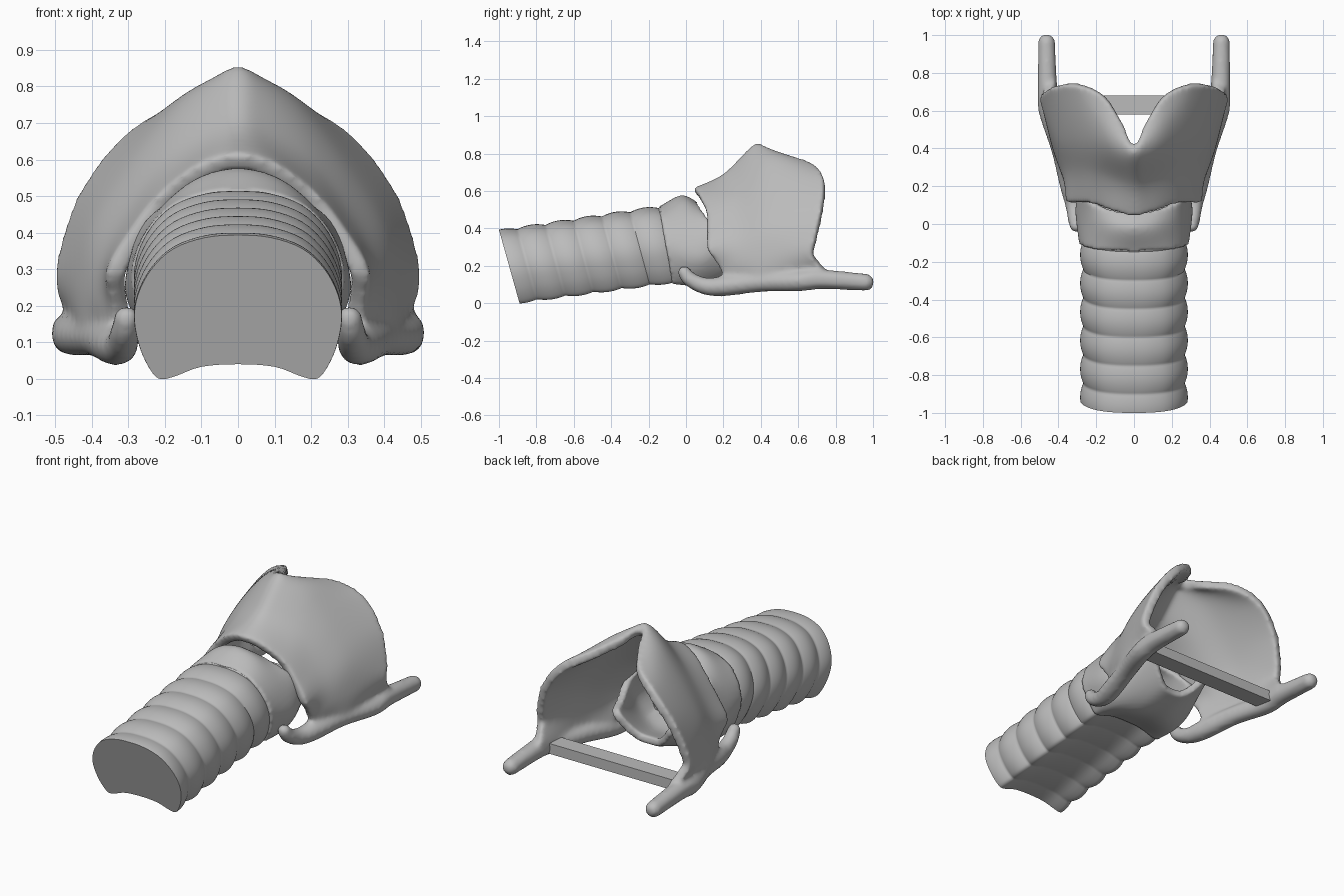
import bpy, bmesh, math
from mathutils import Vector

if "Cube" in bpy.data.objects:
    bpy.data.objects.remove(bpy.data.objects["Cube"], do_unlink=True)

GREY = (0.5, 0.5, 0.5, 1)
material = bpy.data.materials.new("cartilage grey")
material.use_nodes = True
material.diffuse_color = GREY
material.node_tree.nodes["Principled BSDF"].inputs["Base Color"].default_value = GREY


def beyond(end, inner):
    """Phantom point past a path's end: mirrored if it meets the midline."""
    if end.x == 0 and inner.x != 0:
        return Vector((-inner.x, inner.y, inner.z))
    return end * 2 - inner


def smooth_path(points, count):
    """Resample control points along a Catmull-Rom spline."""
    pts = [Vector(p) for p in points]
    last = len(pts) - 1
    result = []
    for i in range(count + 1):
        t = i / count * last
        k = min(int(t), last - 1)
        t -= k
        b, c = pts[k], pts[k + 1]
        a = pts[k - 1] if k > 0 else beyond(b, c)
        d = pts[k + 2] if k + 2 <= last else beyond(c, b)
        result.append(b + (c - a) * (t / 2)
                      + (a * 2 - b * 5 + c * 4 - d) * (t * t / 2)
                      + (b * 3 - a - c * 3 + d) * (t ** 3 / 2))
    return result


def sheet(rows, cap_first=False):
    """Skin rows of points, with the faces turned away from the long axis."""
    bm = bmesh.new()
    grid = [[bm.verts.new(p) for p in row] for row in rows]
    faces = []
    for low, high in zip(grid, grid[1:]):
        for i in range(len(low) - 1):
            faces.append(bm.faces.new((low[i], low[i + 1], high[i + 1], high[i])))
    cap = bm.faces.new(grid[0]) if cap_first else None
    bm.normal_update()
    facing = 0
    for f in faces:
        c = f.calc_center_median()
        facing += f.normal.dot(Vector((c.x, 0, c.z - 0.25))) * f.calc_area()
    if facing < 0:
        bmesh.ops.reverse_faces(bm, faces=faces)
    if cap:
        cap.normal_update()
        if cap.normal.y > 0:
            cap.normal_flip()
    return bm


def loft(curves, across, along):
    """Skin a smooth surface through guide curves."""
    guides = [smooth_path(c, across) for c in curves]
    columns = [smooth_path(c, along) for c in zip(*guides)]
    return sheet(list(zip(*columns)))


def make_object(name, bm):
    mesh = bpy.data.meshes.new(name)
    bm.to_mesh(mesh)
    bm.free()
    mesh.materials.append(material)
    obj = bpy.data.objects.new(name, mesh)
    bpy.context.collection.objects.link(obj)
    return obj


def bake(obj):
    bpy.ops.object.select_all(action='DESELECT')
    obj.select_set(True)
    bpy.context.view_layer.objects.active = obj
    bpy.ops.object.convert(target='MESH')


def mirror_and_thicken(obj, thickness):
    mirror = obj.modifiers.new("mirror", 'MIRROR')
    mirror.use_clip = True
    shell = obj.modifiers.new("shell", 'SOLIDIFY')
    shell.thickness = thickness
    shell.offset = -1
    bake(obj)


def fuse(obj, rounds):
    """Merge overlapping volumes into one soft skin."""
    merge = obj.modifiers.new("merge", 'REMESH')
    merge.mode = 'VOXEL'
    merge.voxel_size = .012
    soften = obj.modifiers.new("soften", 'SMOOTH')
    soften.factor = .5
    soften.iterations = rounds
    bake(obj)
    bpy.ops.object.shade_smooth_by_angle(angle=math.radians(60))


# Windpipe: a D-shaped half section swept along a rising, sheared axis
SECTION = [(0, .04), (.1, .033), (.17, .008), (.21, 0), (.235, .02), (.265, .08),
           (.282, .16), (.272, .23), (.235, .3), (.175, .355), (.09, .385), (0, .392)]
half = smooth_path([(x, 0, h) for x, h in SECTION], 44)


def windpipe_row(t, scale):
    row = []
    for p in half:
        # Rings swell around the sides and front, and fade over the back wall
        s = 1 + (scale - 1) * min(1, max(p.z / .1, p.x / .21))
        h = .18 + (p.z - .18) * s
        row.append((p.x * s, -.89 + .83 * t - .28 * h, .11 * t + h * (1 + .04 * t)))
    return row


RINGS, STEPS, REACH = 5.5, 116, 1.06
rows = []
for i in range(STEPS + 1):
    t = i / STEPS * REACH
    swell = abs(math.sin(math.pi * (t * RINGS + .37)))
    rows.append(windpipe_row(t, .945 + .065 * swell ** .8))
windpipe = make_object("windpipe", sheet(rows, cap_first=True))
mirror_and_thicken(windpipe, .03)
bpy.ops.object.shade_smooth_by_angle(angle=math.radians(45))

# Ring cartilage: narrow arch in front, tall trough-shaped plate behind
ring_start = [(x * 1.03, -.075 - .18 * h, .1 + h * 1.06) for x, h in SECTION]
ring_middle = [(0, .14, .085), (.09, .13, .08), (.16, .13, .09), (.21, .13, .11),
               (.25, .12, .14), (.29, .1, .19), (.31, .08, .25), (.295, .05, .33),
               (.25, .025, .42), (.18, -.01, .5), (.1, -.02, .555), (0, -.025, .577)]
ring_end = [(0, .345, .13), (.07, .355, .14), (.13, .38, .19), (.185, .405, .26),
            (.22, .375, .29), (.25, .29, .31), (.28, .21, .34), (.28, .16, .39),
            (.24, .12, .45), (.17, .09, .495), (.09, .07, .525), (0, .06, .54)]
ring = make_object("ring_cartilage", loft((ring_start, ring_middle, ring_end), 40, 20))
mirror_and_thicken(ring, .045)
fuse(ring, 5)

# Shield cartilage: one dished wing from the midline ridge to the back border
lower_edge = [(0, .04, .615), (.11, .065, .585), (.22, .105, .5), (.305, .11, .39),
              (.36, .115, .29), (.345, .175, .19), (.345, .21, .09)]
dished_line = [(0, .2, .692), (.08, .22, .665), (.2, .26, .585), (.295, .265, .465),
               (.365, .27, .34), (.39, .28, .225), (.385, .3, .11)]
middle_line = [(0, .365, .85), (.065, .385, .82), (.175, .445, .745), (.31, .45, .575),
               (.405, .45, .415), (.44, .44, .26), (.437, .43, .11)]
upper_edge = [(0, .425, .825), (.06, .53, .8), (.17, .68, .75), (.31, .735, .67),
              (.43, .725, .52), (.492, .69, .35), (.5, .675, .25), (.462, .76, .15)]
guides = (lower_edge, dished_line, middle_line, upper_edge)
wing = make_object("shield_cartilage", loft(guides, 44, 30))
mirror_and_thicken(wing, .052)

# Horns: a tapered rod along the back border, hooked below and long above
horn_path = [(.305, -.01, .165), (.31, .025, .125), (.32, .11, .09), (.34, .21, .092),
             (.388, .4, .112), (.45, .6, .118), (.458, .72, .128), (.463, .96, .112)]
horn_radius = [.037, .042, .048, .056, .054, .057, .055, .048]
path = smooth_path(horn_path, 90)
radii = smooth_path([(r, 0, 0) for r in horn_radius], 90)
bm = bmesh.new()
bm.from_mesh(wing.data)
for p, r in zip(path, radii):
    for side in (1, -1):
        ball = bmesh.ops.create_icosphere(bm, subdivisions=2, radius=r.x)
        bmesh.ops.translate(bm, verts=ball["verts"], vec=(p.x * side, p.y, p.z))
bm.to_mesh(wing.data)
bm.free()
fuse(wing, 10)

# Cross bar between the two wings
bm = bmesh.new()
bmesh.ops.create_cube(bm, size=1)
bmesh.ops.scale(bm, verts=bm.verts, vec=(.84, .1, .06))
bmesh.ops.translate(bm, verts=bm.verts, vec=(0, .63, .125))
make_object("cross_bar", bm)
